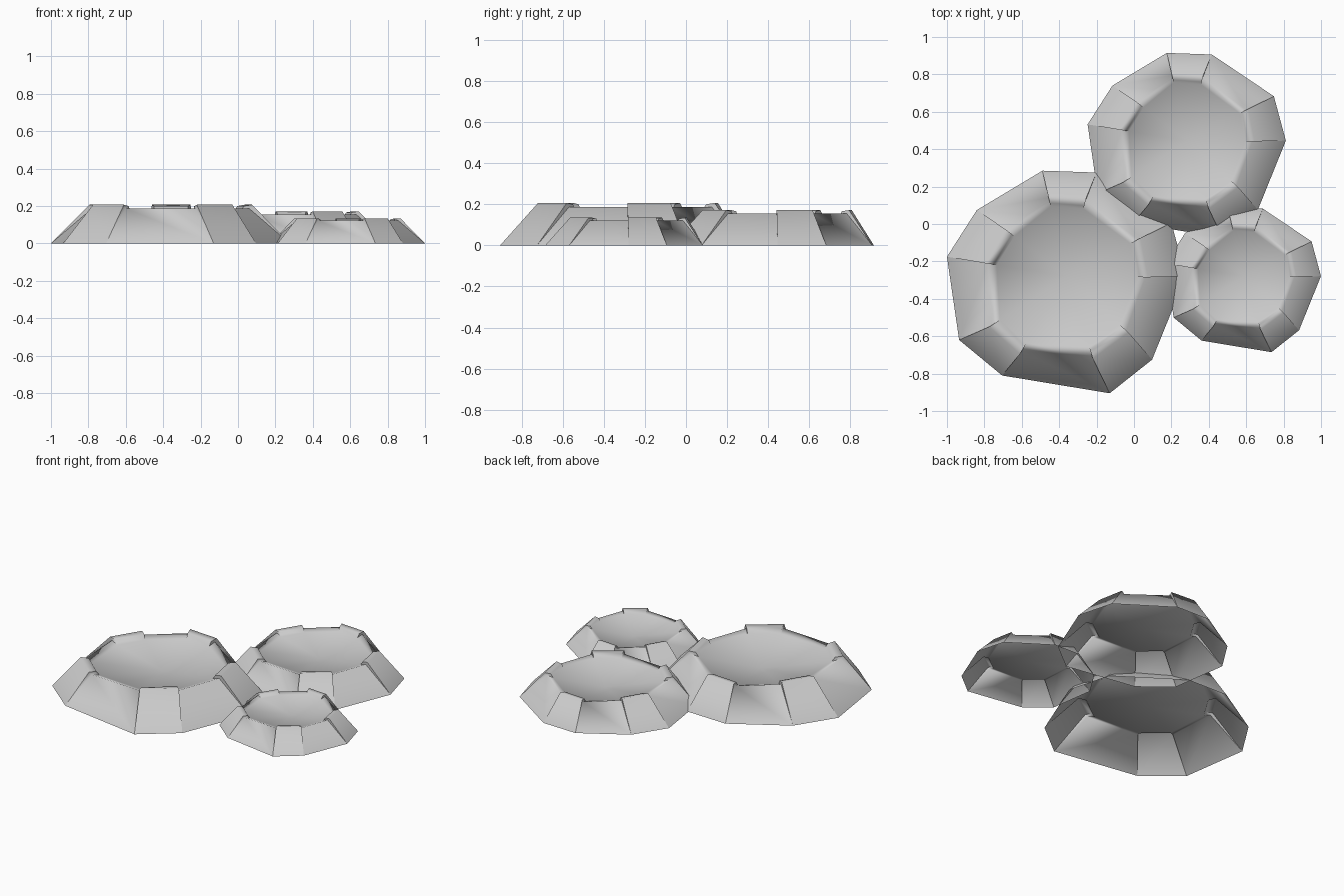
import bpy, bmesh
from mathutils import Vector
from math import radians

if "Cube" in bpy.data.objects:
    bpy.data.objects.remove(bpy.data.objects["Cube"])

# Plan outlines: point pairs, each pair carries one raised rim block (clockwise)
BASE = [(-.49, .285), (-.2, .275), (.20, .006), (.277, -.28), (.097, -.725),
        (-.13, -.905), (-.705, -.81), (-.935, -.62), (-1, -.175), (-.84, .075)]
RIM = [(-.46, .155), (-.255, .14), (.035, -.075), (.075, -.285), (-.03, -.58),
       (-.22, -.72), (-.61, -.695), (-.775, -.55), (-.795, -.21), (-.685, -.03)]
CENTRE = Vector((-.36, -.28))


def crater(name, scale, ox, oy):
    bm = bmesh.new()

    def ring(points, shrink, z):
        out = []
        for p in points:
            q = CENTRE + (Vector(p) - CENTRE) * shrink
            out.append(bm.verts.new((q.x * scale + ox, q.y * scale + oy, z * scale)))
        return out

    foot = ring(BASE, 1, 0)
    low = ring(RIM, .965, .187)     # low rim between blocks
    outer = ring(RIM, 1, .207)      # block outer edge
    inner = ring(RIM, .90, .200)    # block inner edge
    lip = ring(RIM, .86, .172)      # top of bowl
    floor = ring([CENTRE], 1, .12)[0]
    face = lambda *v: bm.faces.new(v)
    for i in range(10):
        j = (i + 1) % 10
        if i % 2 == 0:              # raised block
            face(foot[i], foot[j], outer[j], outer[i])
            face(outer[i], outer[j], inner[j], inner[i])
            face(inner[i], inner[j], lip[j], lip[i])
        else:                       # low stretch
            face(foot[i], foot[j], low[j], low[i])
            face(low[i], low[j], lip[j], lip[i])
        face(foot[i], outer[i], low[i])                 # wall beside block
        face(low[i], outer[i], inner[i], lip[i])        # block end
        face(lip[i], lip[j], floor)                     # bowl
    bmesh.ops.recalc_face_normals(bm, faces=bm.faces)
    if sum(f.normal.z * f.calc_area() for f in bm.faces) < 0:
        bmesh.ops.reverse_faces(bm, faces=bm.faces)
    me = bpy.data.meshes.new(name)
    bm.to_mesh(me)
    bm.free()
    ob = bpy.data.objects.new(name, me)
    bpy.context.collection.objects.link(ob)
    bpy.ops.object.select_all(action='DESELECT')
    ob.select_set(True)
    bpy.context.view_layer.objects.active = ob
    bpy.ops.object.shade_smooth_by_angle(angle=radians(75))


crater("large_crater", 1, 0, 0)
crater("medium_crater", .83, .582, .678)
crater("small_crater", .65, .8195, -.097)
